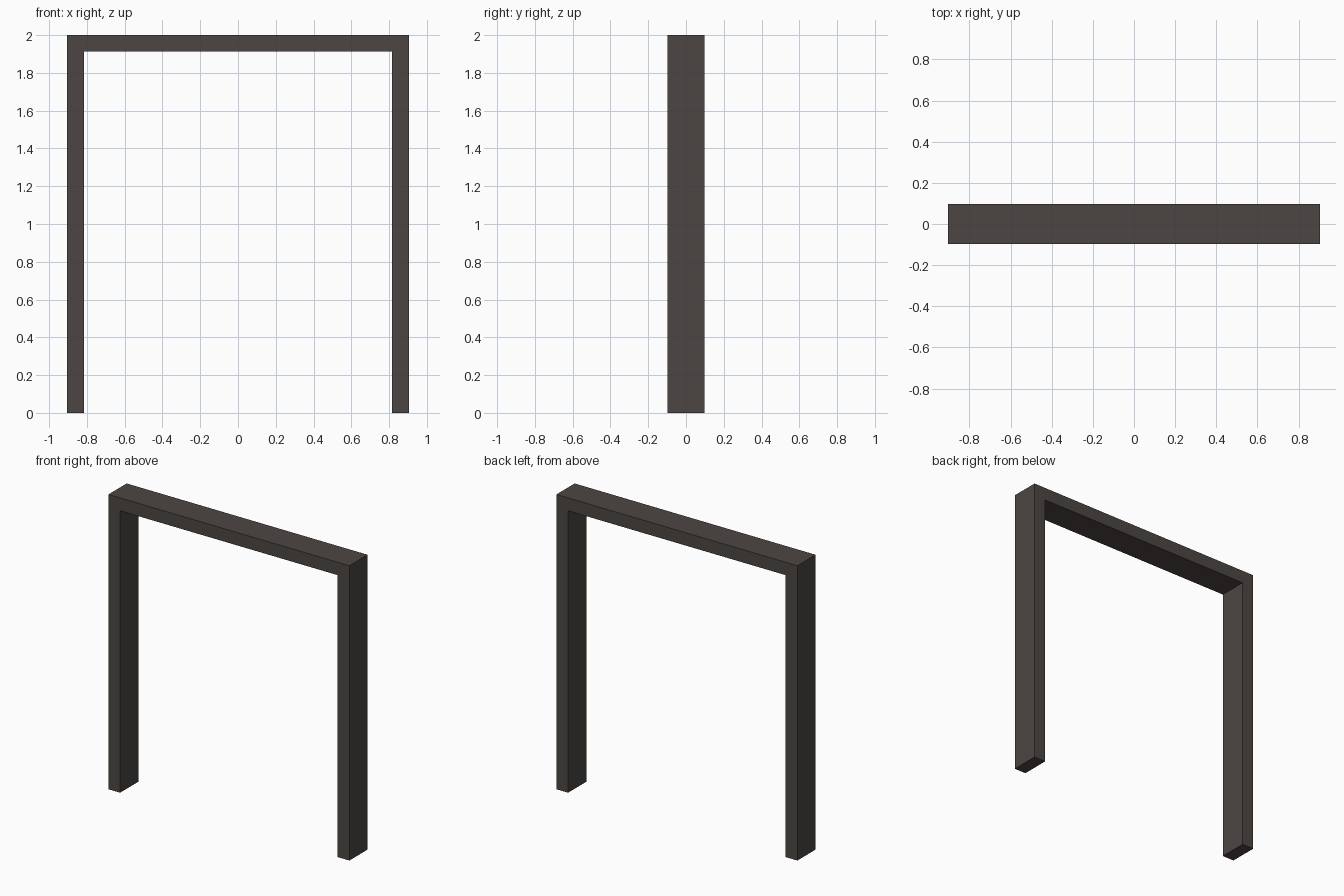
import bpy
import bmesh

if "Cube" in bpy.data.objects:
    bpy.data.objects.remove(bpy.data.objects["Cube"])

HALF_W, HEIGHT, HALF_D, THICK = 0.904, 2.0, 0.0975, 0.0875

# Door frame: one U-shaped profile (two jambs and a lintel), extruded in depth
inner, under = HALF_W - THICK, HEIGHT - THICK
right_half = [(inner, under), (inner, 0), (HALF_W, 0), (HALF_W, HEIGHT)]
profile = right_half + [(-x, z) for x, z in reversed(right_half)]

bm = bmesh.new()
face = bm.faces.new([bm.verts.new((x, -HALF_D, z)) for x, z in profile])
result = bmesh.ops.extrude_face_region(bm, geom=[face], use_keep_orig=True)
moved = [g for g in result["geom"] if isinstance(g, bmesh.types.BMVert)]
bmesh.ops.translate(bm, verts=moved, vec=(0, 2 * HALF_D, 0))
bmesh.ops.recalc_face_normals(bm, faces=bm.faces[:])

mesh = bpy.data.meshes.new("door_frame")
bm.to_mesh(mesh)
bm.free()
frame = bpy.data.objects.new("door_frame", mesh)
bpy.context.collection.objects.link(frame)

# Dark brown-grey finish
finish = bpy.data.materials.new("dark_frame")
finish.diffuse_color = (0.073, 0.062, 0.057, 1)
finish.use_nodes = True
finish.node_tree.nodes["Principled BSDF"].inputs["Base Color"].default_value = finish.diffuse_color
mesh.materials.append(finish)
